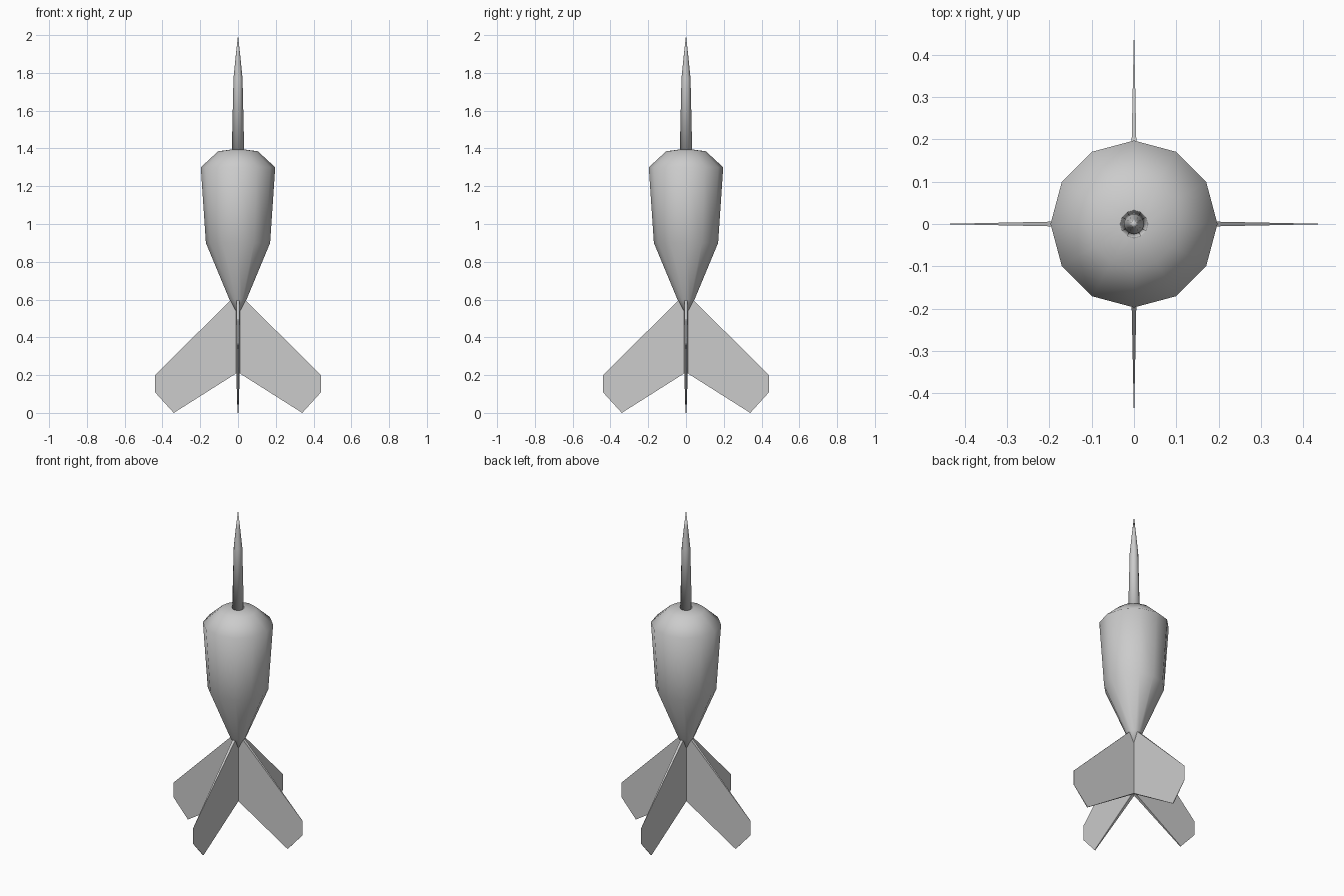
import bpy, bmesh, math

if "Cube" in bpy.data.objects:
    bpy.data.objects.remove(bpy.data.objects["Cube"])

SIDES = 12


def finish(name, bm):
    bmesh.ops.remove_doubles(bm, verts=bm.verts, dist=1e-5)
    bmesh.ops.recalc_face_normals(bm, faces=bm.faces)
    for f in bm.faces:
        f.smooth = True
    mesh = bpy.data.meshes.new(name)
    bm.to_mesh(mesh)
    bm.free()
    obj = bpy.data.objects.new(name, mesh)
    bpy.context.collection.objects.link(obj)
    return obj


def lathe(name, profile):
    """Spin (radius, z) points about the z axis."""
    bm = bmesh.new()
    verts = [bm.verts.new((r, 0, z)) for r, z in profile]
    edges = [bm.edges.new(pair) for pair in zip(verts, verts[1:])]
    bmesh.ops.spin(bm, geom=verts + edges, cent=(0, 0, 0), axis=(0, 0, 1),
                   angle=math.tau, steps=SIDES)
    return finish(name, bm)


# Barrel: rounded shoulder, tapering to a narrow tail
lathe("barrel", [(0, 1.395), (0.03, 1.395), (0.105, 1.385), (0.197, 1.3),
                 (0.17, 0.9), (0.045, 0.6), (0.01, 0.53), (0, 0.53)])

# Needle point
lathe("needle", [(0, 1.38), (0.033, 1.38), (0.024, 1.77), (0.012, 1.89), (0, 2.0)])

# Four swept fins, thick at the root and thin at the tip
FIN = [(0, 0.635), (0.44, 0.2), (0.44, 0.11), (0.34, 0), (0, 0.215)]


def fin(name, angle):
    bm = bmesh.new()
    c, s = math.cos(angle), math.sin(angle)
    rings = []
    for side in (1, -1):
        ring = []
        for r, z in FIN:
            t = side * (0.0095 - 0.0205 * r)
            ring.append(bm.verts.new((r * c - t * s, r * s + t * c, z)))
        bm.faces.new(ring)
        rings.append(ring)
    a, b = rings
    for i in range(len(FIN)):
        j = (i + 1) % len(FIN)
        bm.faces.new((a[i], a[j], b[j], b[i]))
    obj = finish(name, bm)
    obj.data.set_sharp_from_angle(angle=math.radians(40))


for i, side in enumerate(("right", "back", "left", "front")):
    fin(side + "_fin", i * math.pi / 2)
